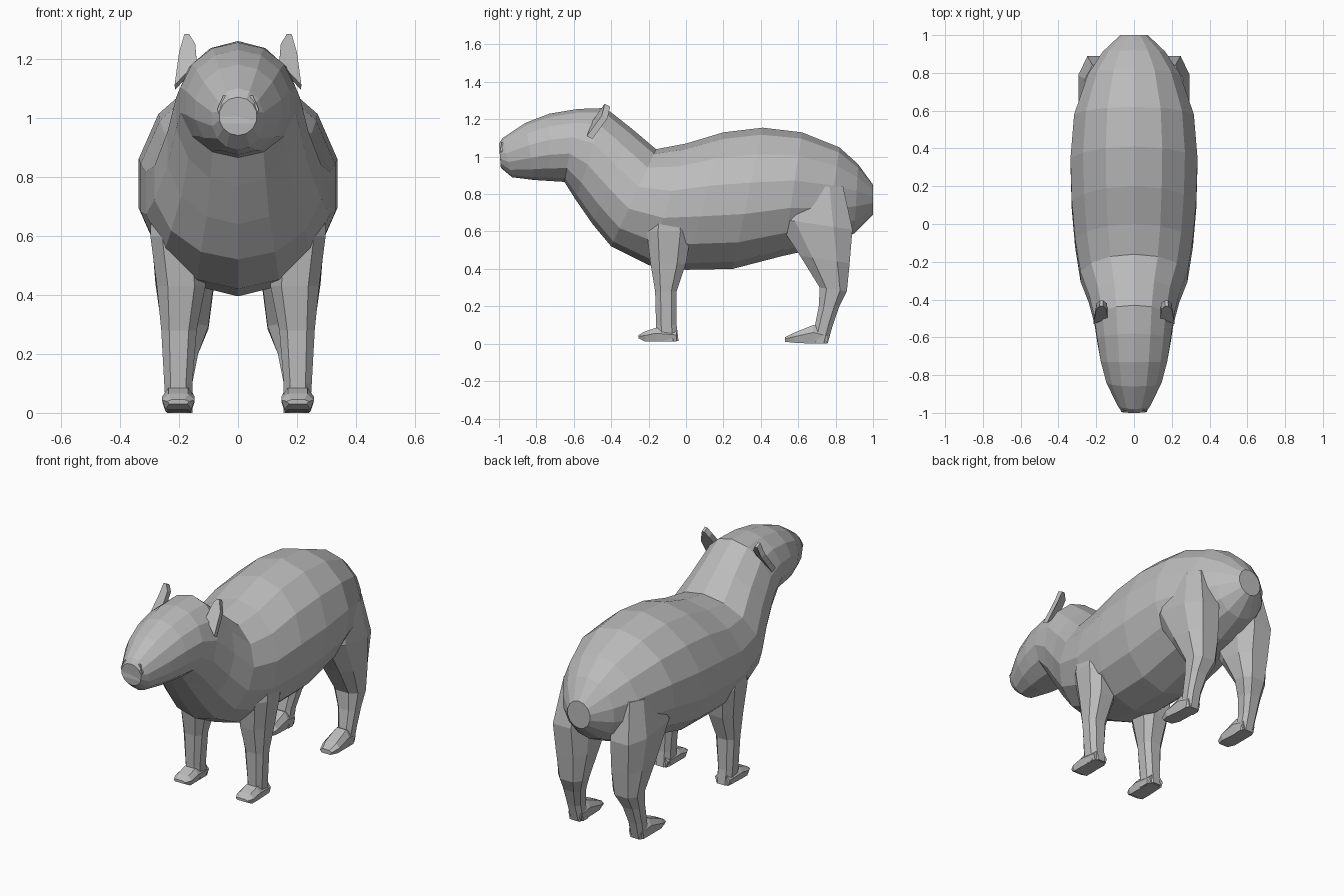
import bpy, bmesh, math
from mathutils import Vector

cube = bpy.data.objects.get("Cube")
if cube:
    bpy.data.objects.remove(cube, do_unlink=True)

fur = bpy.data.materials.new("grey_fur")
fur.use_nodes = True
GREY = (0.5, 0.5, 0.5, 1)
fur.diffuse_color = GREY
fur.node_tree.nodes["Principled BSDF"].inputs["Base Color"].default_value = GREY


def loft(name, rings, mirror=False):
    """Skin a list of rings of points, cap both ends, optionally mirror."""
    bm = bmesh.new()
    loops = [[bm.verts.new(p) for p in ring] for ring in rings]
    n = len(loops[0])
    for a, b in zip(loops, loops[1:]):
        for i in range(n):
            j = (i + 1) % n
            bm.faces.new((a[i], a[j], b[j], b[i]))
    bm.faces.new(loops[0][::-1])
    bm.faces.new(loops[-1])
    bmesh.ops.recalc_face_normals(bm, faces=bm.faces)
    mesh = bpy.data.meshes.new(name)
    bm.to_mesh(mesh)
    bm.free()
    mesh.materials.append(fur)
    obj = bpy.data.objects.new(name, mesh)
    bpy.context.collection.objects.link(obj)
    if mirror:
        obj.modifiers.new("mirror", 'MIRROR').use_bisect_axis[0] = False
    return obj


def body_ring(ty, tz, by, bz, w, sides=14):
    """Oval between a top and a bottom point with half width w."""
    top, low = Vector((0, ty, tz)), Vector((0, by, bz))
    mid, half = (top + low) / 2, (top - low) / 2
    angles = [2 * math.pi * i / sides for i in range(sides)]
    return [mid + half * math.cos(a) + Vector((w * math.sin(a), 0, 0)) for a in angles]


def leg_ring(z, y0, y1, x0, x1, tilt=0.0):
    """Eight-sided section filling a rectangle; tilt lifts the back."""
    cx, cy, rx, ry = (x0 + x1) / 2, (y0 + y1) / 2, (x1 - x0) / 2, (y1 - y0) / 2
    corners = [(1, .5), (.55, 1), (-.55, 1), (-1, .5),
               (-1, -.5), (-.55, -1), (.55, -1), (1, -.5)]
    return [(cx + rx * u, cy + ry * v, z + tilt * v) for u, v in corners]


def foot_ring(y, z0, z1, x0, x1):
    """Section of a foot with chamfered upper corners."""
    c = (x1 - x0) * 0.2
    zm = z0 + (z1 - z0) * 0.6
    return [(x0 + c / 2, y, z0), (x1 - c / 2, y, z0), (x1, y, zm),
            (x1 - c, y, z1), (x0 + c, y, z1), (x0, y, zm)]


# Head, neck and trunk: top y, top z, bottom y, bottom z, half width
loft("body", [body_ring(*r) for r in [
    (-1.0, 1.07, -.99, .94, .065),
    (-.98, 1.10, -.93, .89, .09),
    (-.86, 1.18, -.81, .875, .15),
    (-.73, 1.23, -.73, .87, .18),
    (-.58, 1.255, -.65, .865, .20),
    (-.43, 1.26, -.59, .77, .215),
    (-.29, 1.15, -.50, .64, .245),
    (-.16, 1.04, -.40, .52, .29),
    (0, 1.07, -.20, .42, .32),
    (.20, 1.13, 0, .395, .338),
    (.41, 1.155, .25, .40, .345),
    (.62, 1.13, .52, .47, .325),
    (.82, 1.05, .75, .52, .25),
    (.92, .96, .90, .59, .17),
    (1.0, .85, 1.0, .69, .075)]])

# Nose pad on the tip of the muzzle
loft("nose", [
    [(-.07, -.995, 1.03), (-.05, -.985, 1.075), (.05, -.985, 1.075),
     (.07, -.995, 1.03), (.055, -.995, .98), (-.055, -.995, .98)],
    [(-.07, -.95, 1.03), (-.05, -.95, 1.075), (.05, -.95, 1.075),
     (.07, -.95, 1.03), (.055, -.95, .98), (-.055, -.95, .98)]])

# Front legs: z, y range, x range
loft("front_legs", [leg_ring(*r) for r in [
    (.78, -.17, -.02, .12, .29),
    (.60, -.21, .03, .12, .297),
    (.43, -.19, .0, .11, .275),
    (.28, -.165, -.05, .14, .26),
    (.10, -.16, -.05, .155, .25),
    (.015, -.16, -.04, .155, .245)]], True)
loft("front_feet", [foot_ring(*r) for r in [
    (-.05, .012, .07, .155, .25),
    (-.16, .012, .085, .147, .257),
    (-.22, .012, .065, .147, .257),
    (-.255, .03, .045, .165, .24)]], True)

# Hind legs with heavy thighs
loft("hind_legs", [leg_ring(*r) for r in [
    (.84, .55, .84, .08, .26),
    (.64, .48, .89, .08, .295, -.03),
    (.45, .61, .875, .08, .28, -.02),
    (.29, .715, .86, .10, .258, -.01),
    (.20, .71, .82, .135, .25),
    (.10, .69, .785, .155, .245),
    (.0, .67, .757, .155, .24)]], True)
loft("hind_feet", [foot_ring(*r) for r in [
    (.755, 0, .07, .155, .24),
    (.68, 0, .10, .15, .25),
    (.58, .005, .06, .147, .257),
    (.53, .01, .035, .165, .24)]], True)

# Thin upright ears leaning back
outline = [(.14, -.50, 1.19), (.145, -.45, 1.25), (.165, -.435, 1.283),
           (.182, -.435, 1.283), (.20, -.45, 1.22), (.215, -.53, 1.11)]
loft("ears", [outline, [(x * .99, y + .03, z - .015) for x, y, z in outline]], True)
